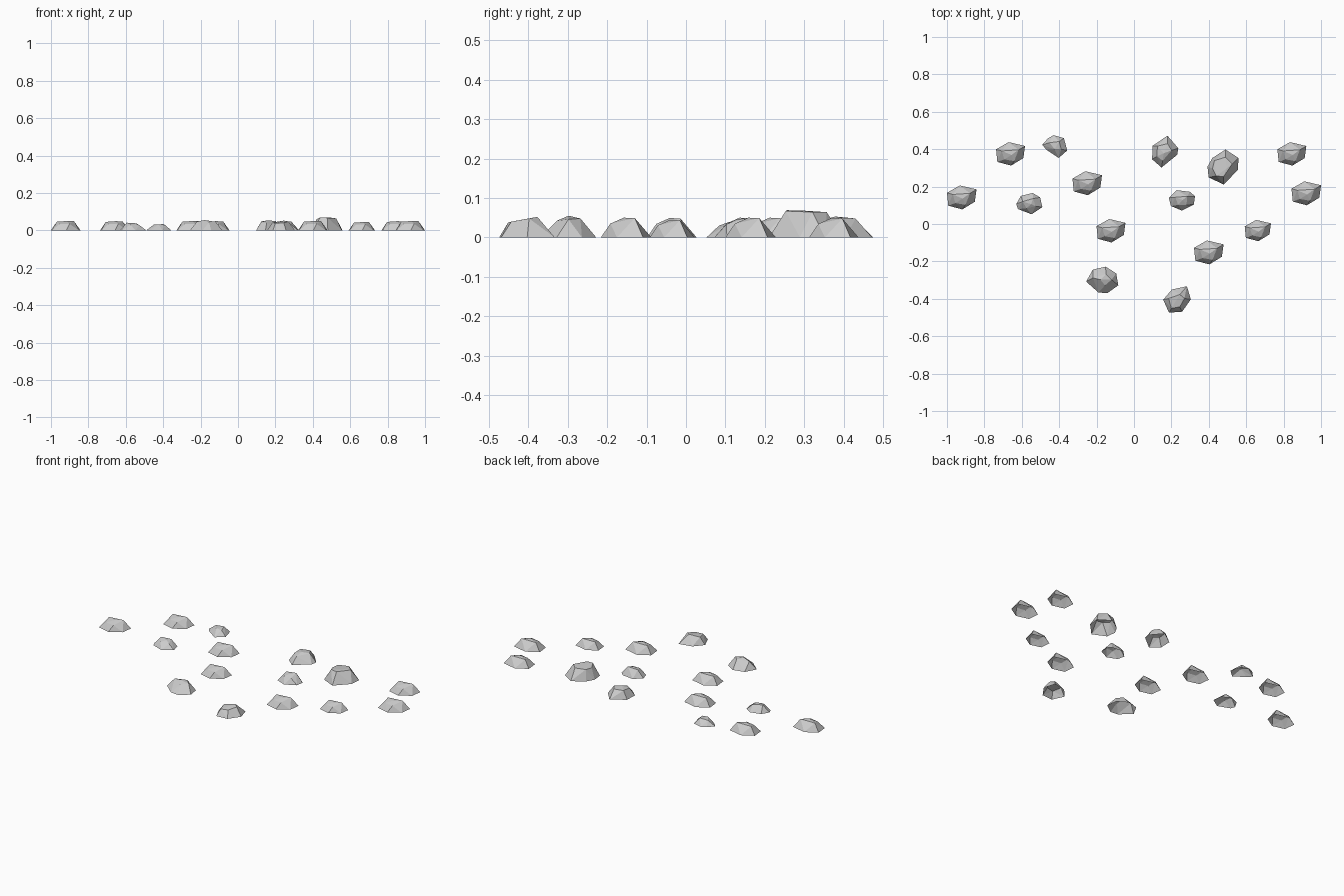
import bpy, bmesh


def rock(name, places, base, top):
    """Faceted shell, open below: hull of a ground outline and crown points (1/100 units)."""
    for i, (x, y, s) in enumerate(places):
        bm = bmesh.new()
        for p in base:
            bm.verts.new((p[0] * s / 100, p[1] * s / 100, 0))
        for p in top:
            bm.verts.new((p[0] * s / 100, p[1] * s / 100, p[2] * s / 100))
        res = bmesh.ops.convex_hull(bm, input=bm.verts[:])
        loose = [v for v in bm.verts if not v.link_faces]
        bmesh.ops.delete(bm, geom=loose, context='VERTS')
        floor = [f for f in bm.faces if all(v.co.z < 1e-5 for v in f.verts)]
        bmesh.ops.delete(bm, geom=floor, context='FACES')
        me = bpy.data.meshes.new(name)
        bm.to_mesh(me)
        bm.free()
        ob = bpy.data.objects.new(f"{name}_{i + 1}", me)
        ob.location = (x, y, 0)
        bpy.context.collection.objects.link(ob)


# repeated common stone
rock("common_rock",
     [(-.921, .142, 1), (-.66, .375, .98), (-.25, .218, 1), (-.123, -.036, .98),
      (.40, -.152, 1), (.662, -.035, .89), (.844, .375, .98), (.921, .164, 1)],
     [(-7.9, 2.5), (-1, 6.4), (7.9, 4.3), (7, -2.3), (.3, -6.4), (-7.2, -4.4)],
     [(-4.8, 1.6, 4.6), (4.4, 2.2, 4.9), (.5, -.6, 5),
      (-3.4, -3, 3.4), (2, -4, 3.5)])

# small stones
rock("small_rock", [(.256, .128, 1)],
     [(-7, 1.2), (-2.8, 5.3), (4.4, 4.4), (7, 2), (6.4, -2.4), (0, -5.6), (-5.9, -3.2)],
     [(-3.5, 1.5, 4.2), (2.8, 2, 4.8), (.5, 0, 4.6), (-2, -2.6, 3.4), (2.5, -2.6, 3.3)])
rock("pebble", [(-.56, .11, 1)],
     [(-7, -.3), (-4.5, 4), (1.8, 5.6), (5.8, 3.2), (7, -2), (1.2, -5.8), (-6, -3)],
     [(-3.5, 1, 4.1), (2, 2.6, 3.6), (1, -.4, 3.8), (3.4, -1.5, 2.7), (-1.5, -2.6, 3)])
rock("flat_pebble", [(-.425, .415, 1)],
     [(-6.6, .8), (-3.5, 4.3), (-.5, 6), (5, 4.4), (6.8, -2.2), (2.2, -6.2), (-4.3, -1.8)],
     [(-2.6, 2, 3), (2.5, 2.6, 3.3), (3.6, -1.5, 2.8), (0, -1.5, 3.2)])

# front stones
rock("front_left_rock", [(-.17, -.298, 1)],
     [(-8.6, -1), (-5, 5.4), (1.8, 7), (7.5, 3.4), (8.6, -3), (2.7, -7.2), (-2, -6.8)],
     [(-5, 1, 4.7), (2, 3, 4.8), (5, 0, 4.6), (-1, 0, 5.5), (1.5, -3, 4.2)])
rock("front_right_rock", [(.23, -.403, 1)],
     [(-7.4, -.2), (-2.7, 5.3), (5.3, 7), (7.4, 0), (2.7, -6.6), (-4.3, -7.1)],
     [(-4.5, .5, 4.2), (1.5, 2.6, 5.2), (4, .5, 4.8), (-3, -4.8, 3.8), (1.5, -4, 4)])

# back stones
rock("back_rock", [(.165, .388, 1)],
     [(-6.6, 3), (1.4, 8.4), (7.2, 1.7), (6.6, -1.8), (-1.8, -8.6), (-6.8, -4.2)],
     [(-4, 2.8, 4.8), (1.4, 4.2, 4.8), (3.6, .6, 5), (-.6, -1, 5.3),
      (-4.2, -2.6, 4.4), (-1.2, -5, 4)])
rock("large_rock", [(.475, .307, 1)],
     [(-5.6, 4.6), (1.4, 9.1), (8.4, 4.6), (8, -1.8), (.5, -9.6), (-7.6, -5.8), (-8.2, 0)],
     [(-4.5, 3.2, 6.3), (1.4, 5, 6.4), (5, 1.4, 6.4), (2, -1, 6.8),
      (-3.5, -5, 6.9), (.4, -5.4, 6.7), (-5.5, -1, 6)])
